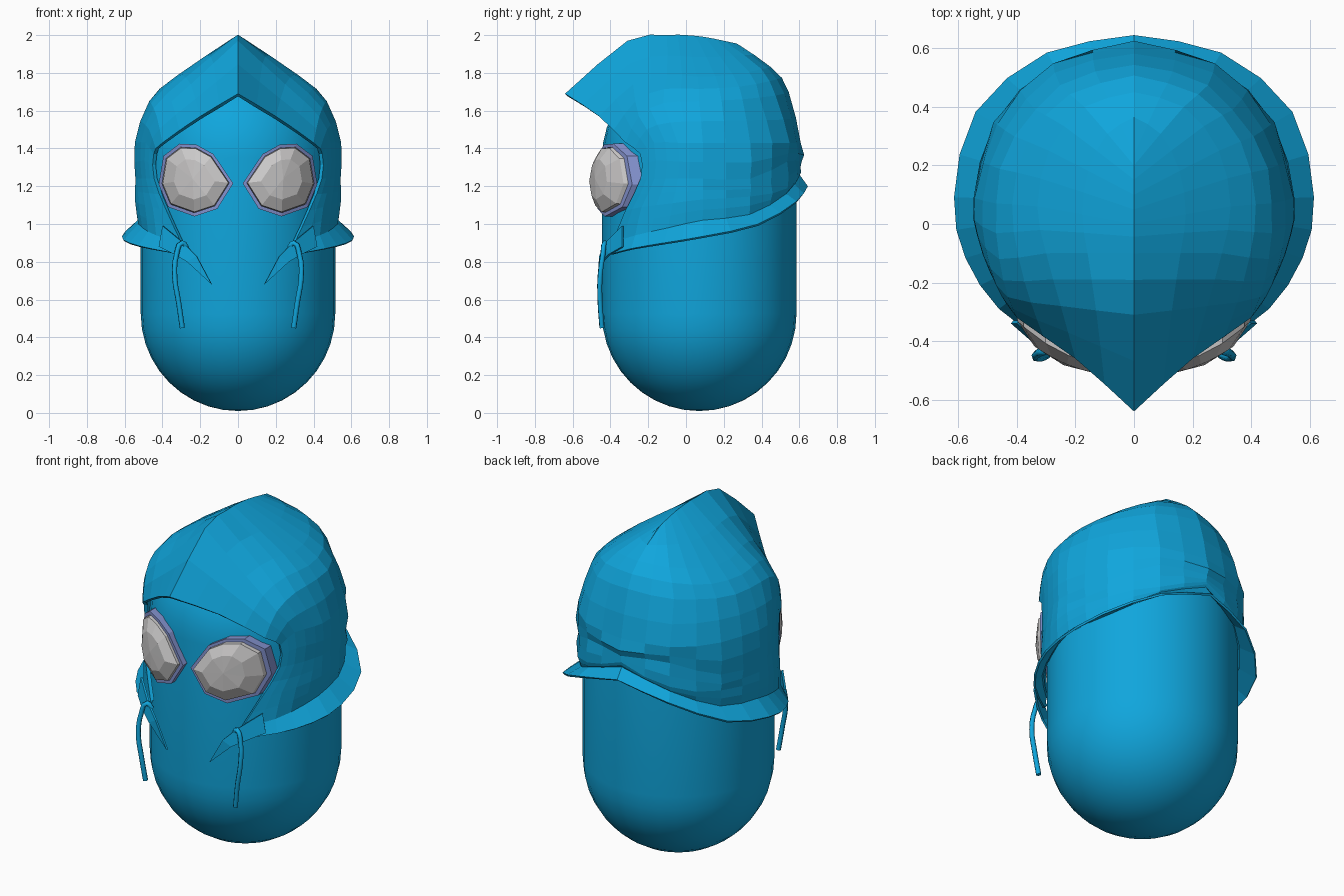
import bpy, bmesh
from math import sin, cos, pi, radians, sqrt
from mathutils import Vector

if "Cube" in bpy.data.objects:
    bpy.data.objects.remove(bpy.data.objects["Cube"], do_unlink=True)

AXIS_Y = 0.07      # body axis
RADIUS = 0.515     # body radius


def material(name, colour):
    mat = bpy.data.materials.new(name)
    mat.use_nodes = True
    mat.diffuse_color = (*colour, 1)
    mat.node_tree.nodes["Principled BSDF"].inputs["Base Color"].default_value = (*colour, 1)
    return mat


blue = material("bright blue", (0.005, 0.38, 0.72))
grey = material("lens grey", (0.6, 0.59, 0.59))
lavender = material("rim lavender", (0.23, 0.29, 0.62))


def polar(radius, degrees, z):
    """Point around the body axis; zero degrees is the front."""
    a = radians(degrees)
    return Vector((radius * sin(a), AXIS_Y - radius * cos(a), z))


def loft(name, rows, mat, closed=False, mirror=False, thickness=0):
    """Skin a list of equally long point rows."""
    bm = bmesh.new()
    grid = [[bm.verts.new(p) for p in row] for row in rows]
    for low, high in zip(grid, grid[1:]):
        n = len(low)
        for i in range(n if closed else n - 1):
            j = (i + 1) % n
            bm.faces.new((low[i], low[j], high[j], high[i]))
    bmesh.ops.remove_doubles(bm, verts=bm.verts, dist=0.0005)
    bmesh.ops.recalc_face_normals(bm, faces=bm.faces)
    # open shells must face away from the axis
    if not closed:
        out = sum(f.normal.dot(f.calc_center_median() - Vector((0, AXIS_Y, 1.3))) for f in bm.faces)
        if out < 0:
            bmesh.ops.reverse_faces(bm, faces=bm.faces)
    mesh = bpy.data.meshes.new(name)
    bm.to_mesh(mesh)
    bm.free()
    mesh.materials.append(mat)
    obj = bpy.data.objects.new(name, mesh)
    bpy.context.collection.objects.link(obj)
    if mirror:
        mod = obj.modifiers.new("Mirror", 'MIRROR')
        mod.use_clip = True
    if thickness:
        mod = obj.modifiers.new("Solidify", 'SOLIDIFY')
        mod.thickness = thickness
        mod.offset = -1
    return obj


def refine(points, steps):
    """Resample a rail with a Catmull-Rom curve."""
    pts = [Vector(p) for p in points]
    ext = [2 * pts[0] - pts[1]] + pts + [2 * pts[-1] - pts[-2]]
    result = []
    for a, b, c, d in zip(ext, ext[1:], ext[2:], ext[3:]):
        for s in range(steps):
            t = s / steps
            result.append(0.5 * (2 * b + (c - a) * t + (2 * a - 5 * b + 4 * c - d) * t ** 2
                                 + (3 * b - a - 3 * c + d) * t ** 3))
    return result + [pts[-1]]


# Body: capsule revolved around the axis
STEPS = 10
profile = [(RADIUS * sin(k * pi / 2 / STEPS), 0.525 - RADIUS * cos(k * pi / 2 / STEPS))
           for k in range(STEPS + 1)]
profile += [(r, 1.875 - z) for r, z in reversed(profile)]
body = loft("body", [[polar(r, i * 360 / 32, z) for i in range(32)] for r, z in profile],
            blue, closed=True)
bpy.context.view_layer.objects.active = body
body.select_set(True)
bpy.ops.object.shade_smooth_by_angle(angle=radians(40))
body.select_set(False)

# Hood: rails run from the face opening to the back, ridge first
ridge = [(0, y, z) for y, z in ((-.64, 1.69), (-.31, 1.97), (-.1, 2), (0, 2),
                                (.1, 1.99), (.2, 1.97), (.27, 1.955))]
upper = [(.2, -.46, 1.57), (.25, -.28, 1.74), (.3, -.1, 1.79), (.33, .06, 1.78),
         (.29, .25, 1.79), (.17, .4, 1.82), (0, .45, 1.83)]
shoulder = [(.4, -.32, 1.43), (.43, -.25, 1.57), (.46, -.12, 1.64), (.47, .07, 1.65),
            (.41, .3, 1.66), (.25, .47, 1.68), (0, .55, 1.7)]
turn = [55, 64, 78, 92, 120, 150, 180]
low_turn = [44, 56, 75, 92, 120, 150, 180]
hem_turn = [33, 52, 72, 92, 120, 150, 180]
side = [polar(.545, a, 1.43 if i else 1.37) for i, a in enumerate(turn)]
waist = [polar(.542, a, 1.24) for a in turn]
hem = [polar(.55 if a < 60 else .532, a, z)
       for a, z in zip(hem_turn, (.9, .94, .98, 1.02, 1.05, 1.16, 1.26))]
low = [polar(.545, a, (1.24 + h.z) / 2 if h.z < 1.1 else h.z + .03)
       for a, h in zip(low_turn, hem)]
for i in (5, 6):
    waist[i].z = 1.33
rails = [refine(rail, 2) for rail in (ridge, upper, shoulder, side, waist, low, hem)]
rows = [list(r) for r in zip(*[refine(column, 2) for column in zip(*rails)])]

# Soft cloth folds on the back of the hood
for row in rows[4:-2]:
    for i, p in enumerate(row):
        if p.y > 0.1:
            out = Vector((p.x, p.y - AXIS_Y, 0)).normalized()
            fold = 0.008 * sin(p.z * 45 + i * 1.3)
            p += Vector((out.x if p.x > .001 else 0, out.y, 0)) * fold
for row in rows:
    row[-1].x = 0
for p in rows[0]:
    p.x = 0
hood = loft("hood", rows, blue, mirror=True, thickness=0.02)

# Flared brim along the hem
flare = refine([polar(r, a, z) for r, a, z in zip(
    (.56, .585, .605, .615, .625, .595, .575), hem_turn,
    (.84, .87, .9, .935, 1, 1.12, 1.2))], 2)
brim = loft("brim", [rows[-1], flare], blue, mirror=True, thickness=0.012)

# Pointed flaps in front of the cheeks
flap = loft("cheek_flaps", [
    [(.4, -.34, .99), (.29, -.43, .9), (.22, -.46, .83), (.14, -.47, .68)],
    [(.42, -.34, .88), (.34, -.41, .84), (.27, -.45, .8), (.14, -.47, .68)]],
    blue, mirror=True, thickness=0.012)

# Goggles: teardrop rings wrapped over the face
outline = [(.025, 1.215), (.13, 1.37), (.22, 1.42), (.31, 1.425), (.395, 1.36),
           (.42, 1.21), (.37, 1.09), (.23, 1.04), (.11, 1.08)]
MID_X, MID_Z = 0.24, 1.24


def wrapped(scale, lift):
    ring = []
    for x, z in outline:
        x = MID_X + (x - MID_X) * scale
        ring.append((x, AXIS_Y - sqrt((RADIUS + lift) ** 2 - x * x), MID_Z + (z - MID_Z) * scale))
    return ring


loft("goggle_rims", [wrapped(1, -.01), wrapped(1, .035), wrapped(.9, .035), wrapped(.9, -.01)],
     lavender, closed=True, mirror=True)
loft("goggle_lenses", [wrapped(.9, .01), wrapped(.88, .05), wrapped(.55, .08), wrapped(0, .087)],
     grey, closed=True, mirror=True)

# Hanging drawcords
for label, s in (("left", 1), ("right", -1)):
    curve = bpy.data.curves.new(label + "_drawcord", 'CURVE')
    curve.dimensions = '3D'
    curve.bevel_depth = 0.014
    curve.bevel_resolution = 1
    curve.resolution_u = 3
    curve.use_fill_caps = True
    path = [(.27, -.42, .87), (.295, -.43, .9), (.325, -.44, .84), (.335, -.455, .72),
            (.315, -.455, .59), (.295, -.445, .45)]
    spline = curve.splines.new('BEZIER')
    spline.bezier_points.add(len(path) - 1)
    for point, (x, y, z) in zip(spline.bezier_points, path):
        point.co = (s * x, y, z)
        point.handle_left_type = point.handle_right_type = 'AUTO'
    curve.materials.append(blue)
    bpy.context.collection.objects.link(bpy.data.objects.new(label + "_drawcord", curve))
